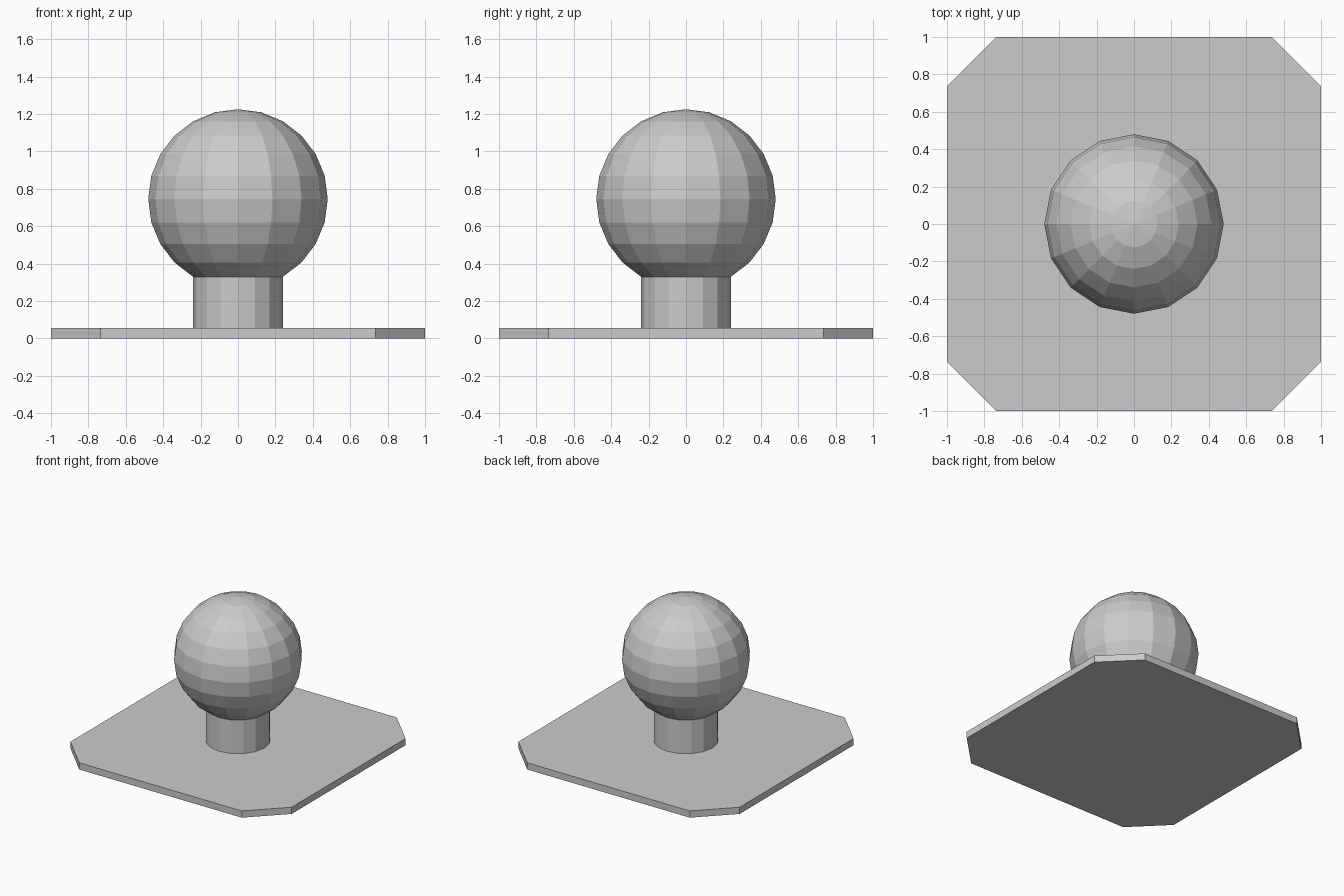
import bpy, bmesh
from math import sin, cos, pi

if "Cube" in bpy.data.objects:
    bpy.data.objects.remove(bpy.data.objects["Cube"])

PLATE_TOP = 0.055
RADIUS, CENTRE_Z = 0.48, 0.745
SIDES = 16


def make_object(name, bm):
    bmesh.ops.recalc_face_normals(bm, faces=bm.faces)
    mesh = bpy.data.meshes.new(name)
    bm.to_mesh(mesh)
    bm.free()
    obj = bpy.data.objects.new(name, mesh)
    bpy.context.collection.objects.link(obj)
    return obj


# Base plate: square with clipped corners
bm = bmesh.new()
c = 0.735
outline = [(c, -1), (1, -c), (1, c), (c, 1), (-c, 1), (-1, c), (-1, -c), (-c, -1)]
face = bm.faces.new([bm.verts.new((x, y, 0)) for x, y in outline])
top = bmesh.ops.extrude_face_region(bm, geom=[face], use_keep_orig=True)
bmesh.ops.translate(bm, vec=(0, 0, PLATE_TOP),
                    verts=[v for v in top["geom"] if isinstance(v, bmesh.types.BMVert)])
make_object("base_plate", bm)

# Ball knob and neck: one faceted turned profile, the neck dropping from the ball's low ring
profile = [(RADIUS * sin(i * pi / 12), CENTRE_Z + RADIUS * cos(i * pi / 12))
           for i in range(1, 11)]
profile.append((profile[-1][0], PLATE_TOP))

bm = bmesh.new()
rings = [[bm.verts.new((r * cos(2 * pi * k / SIDES), r * sin(2 * pi * k / SIDES), z))
          for k in range(SIDES)] for r, z in profile]
pole = bm.verts.new((0, 0, CENTRE_Z + RADIUS))
for k in range(SIDES):
    n = (k + 1) % SIDES
    bm.faces.new((pole, rings[0][k], rings[0][n]))
    for a, b in zip(rings, rings[1:]):
        bm.faces.new((a[k], b[k], b[n], a[n]))
bm.faces.new(rings[-1])
make_object("ball_knob", bm)
